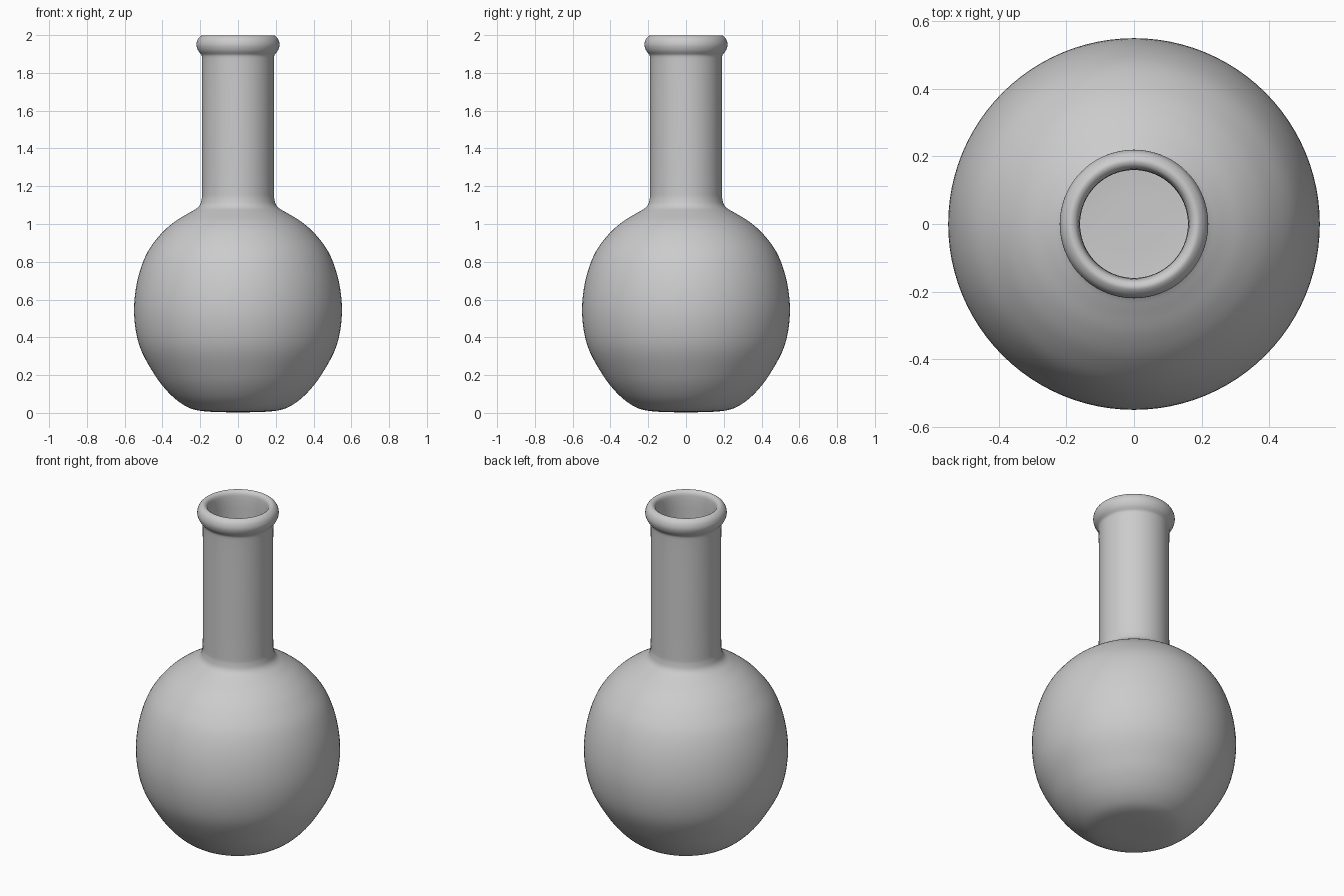
import bpy, bmesh, math
from mathutils import Vector

if "Cube" in bpy.data.objects:
    bpy.data.objects.remove(bpy.data.objects["Cube"])

SEGMENTS = 96


def smooth_path(pts, steps=5):
    """Catmull-Rom curve through (radius, height) points."""
    p = [Vector(q) for q in pts]
    p = [2 * p[0] - p[1]] + p + [2 * p[-1] - p[-2]]
    out = []
    for i in range(1, len(p) - 2):
        a, b, c, d = p[i - 1:i + 3]
        for k in range(steps):
            t = k / steps
            out.append(0.5 * (2 * b + (c - a) * t + (2 * a - 5 * b + 4 * c - d) * t**2
                              + (3 * b - a - 3 * c + d) * t**3))
    return out + [p[-2]]


def lathe(name, profile):
    bm = bmesh.new()
    verts = [bm.verts.new((max(r, 0), 0, z)) for r, z in profile]
    edges = [bm.edges.new(e) for e in zip(verts, verts[1:])]
    bmesh.ops.spin(bm, geom=verts + edges, axis=(0, 0, 1), cent=(0, 0, 0),
                   angle=math.tau, steps=SEGMENTS, use_merge=True)
    bmesh.ops.remove_doubles(bm, verts=bm.verts, dist=1e-5)
    bmesh.ops.recalc_face_normals(bm, faces=bm.faces)
    mesh = bpy.data.meshes.new(name)
    bm.to_mesh(mesh)
    bm.free()
    obj = bpy.data.objects.new(name, mesh)
    bpy.context.collection.objects.link(obj)
    bpy.context.view_layer.objects.active = obj
    obj.select_set(True)
    bpy.ops.object.shade_smooth_by_angle(angle=math.radians(50))
    return obj


# Outer wall: flattened base, round belly, shoulder and straight neck
outer = smooth_path([(0, 0.003), (0.13, 0.005), (0.23, 0.017), (0.30, 0.05), (0.37, 0.11),
                     (0.44, 0.2), (0.52, 0.35), (0.55, 0.52), (0.535, 0.69), (0.485, 0.84),
                     (0.41, 0.945), (0.335, 1.012), (0.26, 1.058), (0.21, 1.09),
                     (0.193, 1.13), (0.19, 1.2), (0.19, 1.5), (0.19, 1.8), (0.191, 1.885)])

# Rolled lip, turning over into the mouth
lip = smooth_path([(0.193, 1.895), (0.212, 1.92), (0.22, 1.95), (0.212, 1.98), (0.192, 1.998),
                   (0.175, 1.995), (0.165, 1.98), (0.161, 1.95)])

# Inner wall, following the outside at a constant thickness
inner = smooth_path([(0.16, 1.9), (0.16, 1.5), (0.16, 1.2), (0.163, 1.12), (0.19, 1.068),
                     (0.245, 1.032), (0.32, 0.987), (0.39, 0.925), (0.458, 0.83),
                     (0.505, 0.69), (0.52, 0.52), (0.49, 0.36), (0.415, 0.217),
                     (0.35, 0.132), (0.28, 0.073), (0.22, 0.046), (0.13, 0.035), (0, 0.033)])

lathe("flask", outer + lip + inner)
